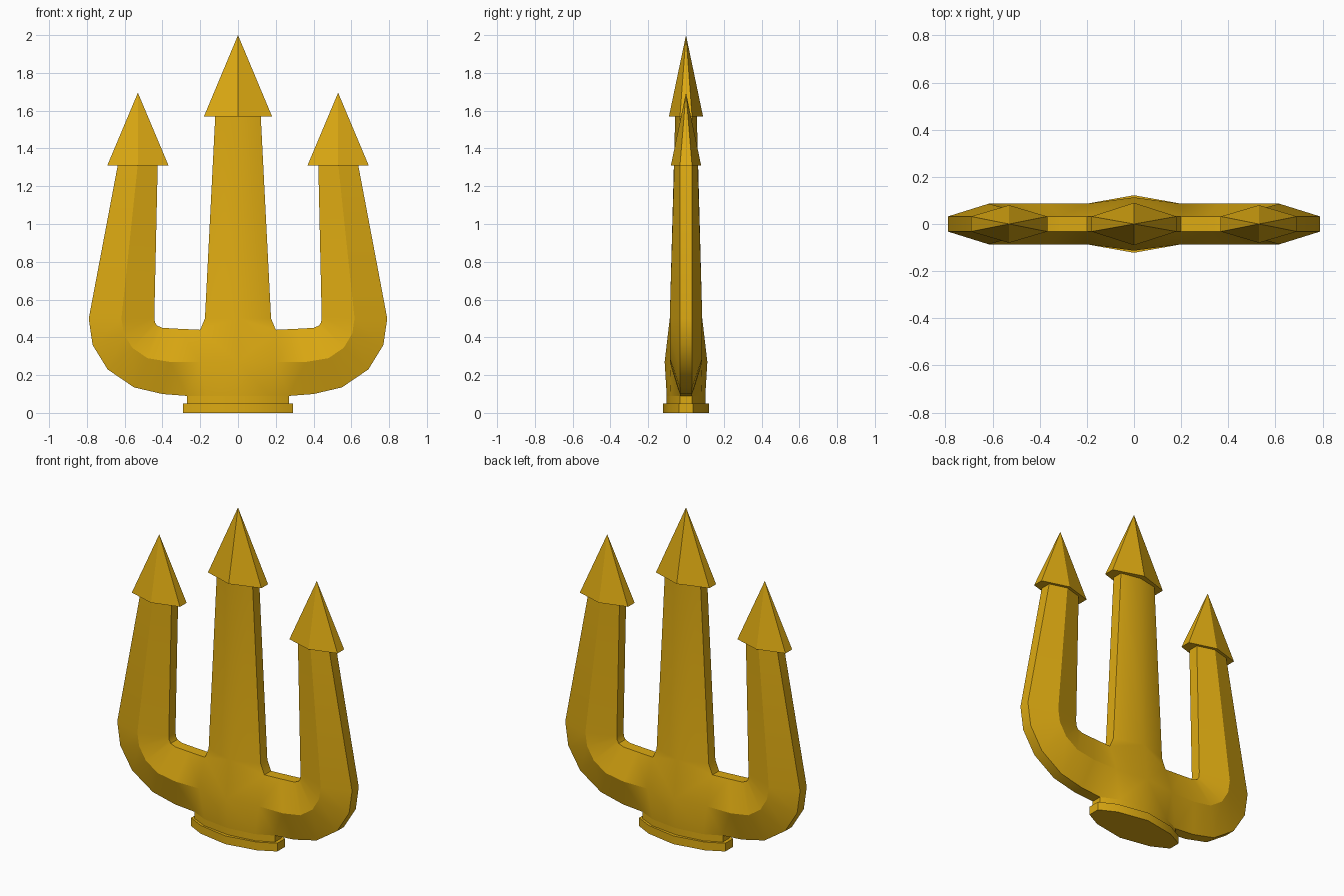
import bpy
import bmesh

cube = bpy.data.objects.get("Cube")
if cube:
    bpy.data.objects.remove(cube, do_unlink=True)

gold = bpy.data.materials.new("gold")
gold.use_nodes = True
colour = (0.72, 0.40, 0.006, 1)
gold.diffuse_color = colour
gold.node_tree.nodes["Principled BSDF"].inputs["Base Color"].default_value = colour

EDGE = 0.032  # half thickness of the blunt side edges


def finish(bm, name):
    bmesh.ops.remove_doubles(bm, verts=bm.verts, dist=0.0005)
    bmesh.ops.holes_fill(bm, edges=bm.edges, sides=0)
    bmesh.ops.recalc_face_normals(bm, faces=bm.faces)
    mesh = bpy.data.meshes.new(name)
    bm.to_mesh(mesh)
    bm.free()
    mesh.materials.append(gold)
    obj = bpy.data.objects.new(name, mesh)
    bpy.context.collection.objects.link(obj)
    bpy.ops.object.select_all(action='DESELECT')
    obj.select_set(True)
    bpy.context.view_layer.objects.active = obj
    bpy.ops.object.shade_smooth_by_angle()
    return obj


def outline(quarter):
    """Full closed outline from quarter points running centre to side."""
    right = quarter + [(x, -y) for x, y in reversed(quarter)]
    return right + [(-x, y) for x, y in reversed(right) if x > 0]


def slab(name, quarter, z0, z1):
    bm = bmesh.new()
    low = bm.faces.new([bm.verts.new((x, y, z0)) for x, y in outline(quarter)])
    top = bmesh.ops.extrude_face_region(bm, geom=[low])
    verts = [g for g in top["geom"] if isinstance(g, bmesh.types.BMVert)]
    bmesh.ops.translate(bm, verts=verts, vec=(0, 0, z1 - z0))
    return finish(bm, name)


def spearhead(name, cx, half_x, half_y, z0, z1):
    bm = bmesh.new()
    ring = [bm.verts.new((cx + x, y, z0))
            for x, y in outline([(0, half_y), (half_x, EDGE)])]
    tip = bm.verts.new((cx, 0, z1))
    bm.faces.new(ring)
    for i, v in enumerate(ring):
        bm.faces.new((v, ring[(i + 1) % len(ring)], tip))
    return finish(bm, name)


# Forked body: one quarter, lofted along the curved arm, then mirrored
arm = [  # outer x z, ridge x z, inner x z, ridge depth
    (0.27, 0.09, 0.20, 0.27, 0.20, 0.44, 0.086),
    (0.40, 0.10, 0.36, 0.27, 0.31, 0.445, 0.086),
    (0.55, 0.135, 0.48, 0.29, 0.40, 0.45, 0.086),
    (0.69, 0.23, 0.56, 0.345, 0.43, 0.463, 0.086),
    (0.77, 0.36, 0.605, 0.42, 0.44, 0.48, 0.086),
    (0.79, 0.50, 0.617, 0.50, 0.443, 0.51, 0.086),
    (0.635, 1.32, 0.53, 1.32, 0.425, 1.32, 0.062),
]
strips = [[(ox, 0, oz), (ox, EDGE, oz), (rx, d, rz), (ix, EDGE, iz), (ix, 0, iz)]
          for ox, oz, rx, rz, ix, iz, d in arm]
faces = []
for a, b in zip(strips, strips[1:]):
    faces += [(a[i], a[i + 1], b[i + 1], b[i]) for i in range(4)]

centre, foot, foot_side = (0, 0.113, 0.27), (0, 0.102, 0.09), (0.17, 0.08, 0.09)
neck, neck_side = (0, 0.086, 0.50), (0.175, EDGE, 0.50)
top, top_side = (0, 0.057, 1.58), (0.12, EDGE, 1.58)
outer, ridge, crotch = strips[0][1:4]


def mid(p):
    return (p[0], 0, p[2])


faces += [
    (centre, foot, foot_side, ridge), (foot_side, outer, ridge),
    (centre, ridge, crotch, neck), (neck, crotch, neck_side),
    (neck, neck_side, top_side, top),
    (crotch, mid(crotch), mid(neck_side), neck_side),
    (neck_side, mid(neck_side), mid(top_side), top_side),
]
bm = bmesh.new()
for sx in (1, -1):
    for sy in (1, -1):
        for face in faces:
            bm.faces.new([bm.verts.new((sx * x, sy * y, z)) for x, y, z in face])
finish(bm, "forked_body")

# Stepped foot
slab("collar", [(0, 0.102), (0.17, 0.08), (0.27, EDGE)], 0.04, 0.092)
slab("base_plate", [(0, 0.122), (0.19, 0.088), (0.29, 0.036)], 0, 0.05)

# Spear points
spearhead("centre_point", 0, 0.18, 0.09, 1.57, 2.0)
for side, sign in (("left", 1), ("right", -1)):
    spearhead(side + "_point", sign * 0.53, 0.162, 0.08, 1.31, 1.695)
